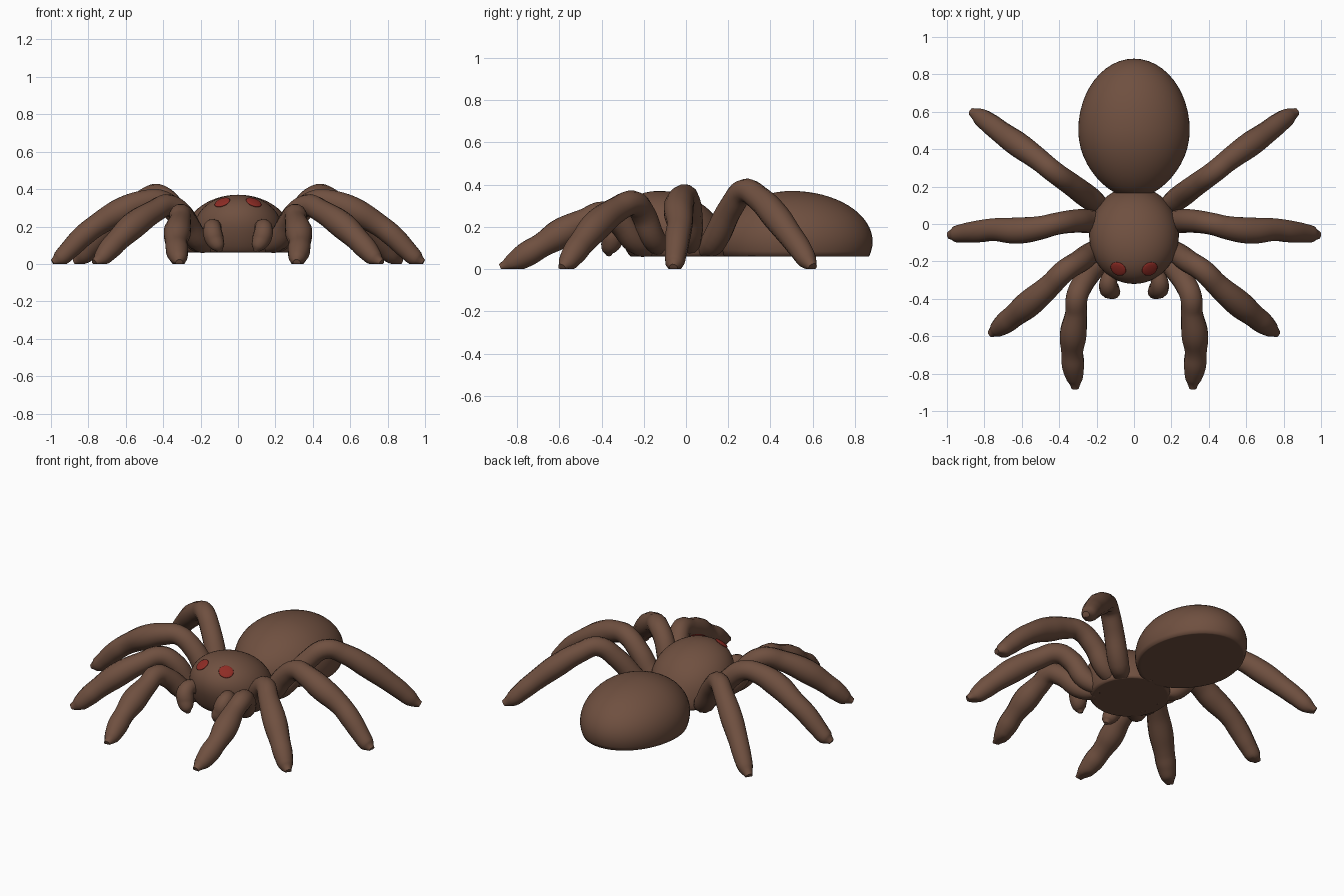
import bpy, bmesh, math
from mathutils import Vector

if "Cube" in bpy.data.objects:
    bpy.data.objects.remove(bpy.data.objects["Cube"])


def material(name, rgb):
    m = bpy.data.materials.new(name)
    m.diffuse_color = (*rgb, 1)
    m.use_nodes = True
    m.node_tree.nodes["Principled BSDF"].inputs["Base Color"].default_value = m.diffuse_color
    return m


BROWN = material("brown", (0.16, 0.08, 0.051))
RED = material("dark red", (0.27, 0.025, 0.018))
FLOOR = 0.06  # height of the flat underside of the body


def add_object(name, mesh, mat, mirror=False):
    mesh.materials.clear()
    mesh.materials.append(mat)
    for p in mesh.polygons:
        p.use_smooth = True
        p.material_index = 0
    ob = bpy.data.objects.new(name, mesh)
    bpy.context.collection.objects.link(ob)
    if mirror:
        ob.modifiers.new("mirror", 'MIRROR').use_mirror_merge = False
    return ob


def ball(name, shape, mat, segments=48, rings=32, mirror=False):
    """Unit sphere with every point moved by the shape function."""
    bm = bmesh.new()
    bmesh.ops.create_uvsphere(bm, u_segments=segments, v_segments=rings, radius=1)
    for v in bm.verts:
        v.co = shape(v.co.copy())
    mesh = bpy.data.meshes.new(name)
    bm.to_mesh(mesh)
    bm.free()
    return add_object(name, mesh, mat, mirror)


def limb(name, points):
    """Round tapering tube through (x, y, z, radius) points, mirrored in x."""
    cu = bpy.data.curves.new(name + "_path", 'CURVE')
    cu.dimensions = '3D'
    cu.bevel_depth = 1
    cu.bevel_resolution = 4
    cu.resolution_u = 6
    cu.use_fill_caps = True
    sp = cu.splines.new('BEZIER')
    sp.radius_interpolation = 'CARDINAL'
    sp.bezier_points.add(len(points) - 1)
    for bp, (x, y, z, r) in zip(sp.bezier_points, points):
        bp.co = (x, y, z)
        bp.radius = r
        bp.handle_left_type = bp.handle_right_type = 'AUTO'
    tmp = bpy.data.objects.new(name + "_path", cu)
    bpy.context.collection.objects.link(tmp)
    dg = bpy.context.evaluated_depsgraph_get()
    mesh = bpy.data.meshes.new_from_object(tmp.evaluated_get(dg))
    bpy.data.objects.remove(tmp)
    for v in mesh.vertices:  # feet rest on the ground, roots end at the body floor
        v.co.z = max(v.co.z, FLOOR if v.co.xy.length < 0.27 else 0)
    return add_object(name, mesh, BROWN, mirror=True)


# Abdomen: egg narrowing toward the waist, flat below
def abdomen(c):
    taper = 1 - 0.12 * max(0, -c.y) ** 2
    return Vector((0.298 * c.x * taper,
                   0.50 + c.y * (0.384 if c.y > 0 else 0.36),
                   max(FLOOR, 0.13 + 0.24 * c.z * taper)))


ball("abdomen", abdomen, BROWN)


# Head: dome leaning forward, flat below
def head(c):
    z = 0.22 * math.copysign(abs(c.z) ** 0.85, c.z)
    return Vector((0.24 * c.x, -0.06 + 0.248 * c.y - 0.3 * max(z, -0.09),
                   max(FLOOR, 0.15 + z)))


ball("head", head, BROWN)

# Eyes: thin level ovals lying on the head surface
ex, ey = 0.35, -0.51
eye_dir = Vector((ex, ey, math.sqrt(1 - ex * ex - ey * ey)))
eye_at = head(eye_dir)
du = head((eye_dir + Vector((0.01, 0, 0))).normalized()) - eye_at
dv = head((eye_dir + Vector((0, 0.01, 0))).normalized()) - eye_at
normal = du.cross(dv).normalized()
across = Vector((0.95, 0.15, 0))
across = (across - normal * across.dot(normal)).normalized()
up = normal.cross(across)
ball("eyes", lambda c: eye_at + across * c.x * 0.044 + up * c.y * 0.041
     + normal * c.z * 0.009, RED, 20, 12, mirror=True)

# Legs, front to back: root under the body, knee, shin, blunt foot
limb("front_leg", [
    (0.14, -0.16, 0.09, 0.045), (0.215, -0.235, 0.13, 0.06), (0.275, -0.32, 0.225, 0.06),
    (0.305, -0.39, 0.262, 0.06), (0.31, -0.48, 0.228, 0.06), (0.325, -0.59, 0.17, 0.073),
    (0.33, -0.68, 0.115, 0.06), (0.325, -0.76, 0.067, 0.06), (0.317, -0.83, 0.026, 0.043),
    (0.314, -0.878, 0.006, 0.02)])
limb("second_leg", [
    (0.15, -0.10, 0.09, 0.045), (0.235, -0.16, 0.15, 0.06), (0.30, -0.205, 0.265, 0.06),
    (0.37, -0.25, 0.312, 0.06), (0.45, -0.33, 0.28, 0.062), (0.56, -0.425, 0.205, 0.072),
    (0.64, -0.49, 0.13, 0.062), (0.69, -0.53, 0.077, 0.058), (0.735, -0.565, 0.028, 0.043),
    (0.768, -0.588, 0.006, 0.02)])
limb("third_leg", [
    (0.15, 0.01, 0.09, 0.045), (0.235, 0.015, 0.15, 0.062), (0.32, 0.015, 0.265, 0.062),
    (0.42, 0.0, 0.338, 0.06), (0.50, -0.02, 0.332, 0.064), (0.62, -0.035, 0.285, 0.072),
    (0.75, -0.03, 0.21, 0.062), (0.83, -0.04, 0.148, 0.06), (0.90, -0.048, 0.078, 0.053),
    (0.955, -0.055, 0.026, 0.043), (0.99, -0.06, 0.006, 0.02)])
limb("rear_leg", [
    (0.16, 0.085, 0.08, 0.045), (0.225, 0.13, 0.13, 0.062), (0.34, 0.215, 0.295, 0.06),
    (0.43, 0.28, 0.37, 0.058), (0.51, 0.345, 0.335, 0.06), (0.62, 0.425, 0.25, 0.067),
    (0.71, 0.49, 0.165, 0.06), (0.775, 0.54, 0.097, 0.055), (0.825, 0.575, 0.042, 0.045),
    (0.868, 0.60, 0.008, 0.022)])

# Feelers curling down beside the mouth
limb("feeler", [
    (0.09, -0.24, 0.17, 0.035), (0.13, -0.29, 0.195, 0.044), (0.137, -0.335, 0.18, 0.05),
    (0.125, -0.352, 0.13, 0.05), (0.105, -0.365, 0.09, 0.035), (0.095, -0.365, 0.065, 0.012)])
